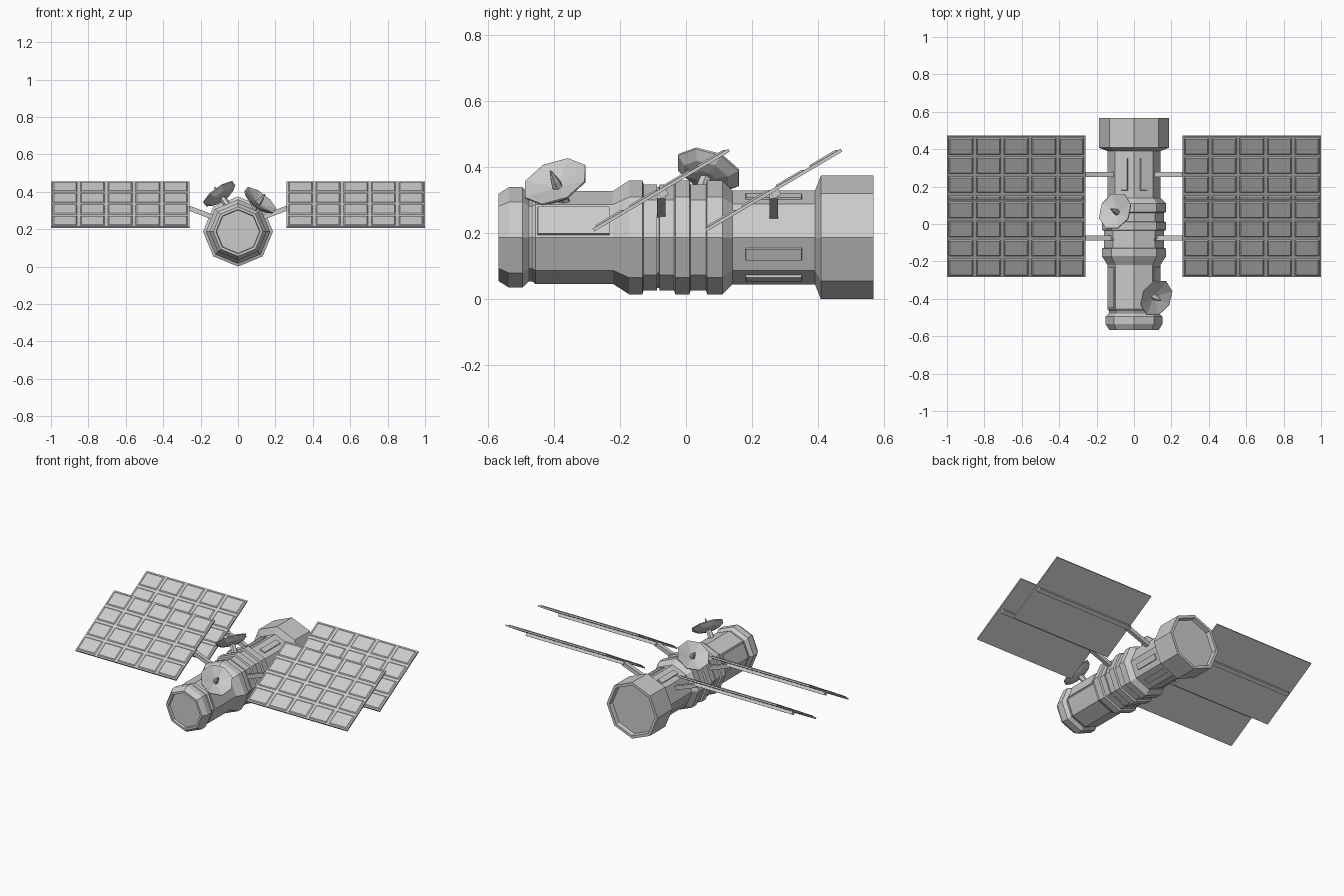
import bpy, bmesh, math
from mathutils import Matrix, Vector

if "Cube" in bpy.data.objects:
    bpy.data.objects.remove(bpy.data.objects["Cube"])

CZ = 0.187  # height of the body axis


def finish(bm, name, matrix=None):
    bmesh.ops.recalc_face_normals(bm, faces=bm.faces)
    me = bpy.data.meshes.new(name)
    if matrix:
        bm.transform(matrix)
    bm.to_mesh(me)
    bm.free()
    ob = bpy.data.objects.new(name, me)
    bpy.context.collection.objects.link(ob)
    return ob


def lathe(name, profile, matrix, n=8, closed=False):
    """Spin (radius, height) points around local z into an n-sided solid."""
    bm = bmesh.new()
    rings = [[bm.verts.new((r * math.cos(2 * math.pi * k / n),
                            r * math.sin(2 * math.pi * k / n), h))
              for k in range(n)] for r, h in profile]
    pairs = list(zip(rings, rings[1:]))
    for a, b in pairs:
        for k in range(n):
            j = (k + 1) % n
            bm.faces.new((a[k], a[j], b[j], b[k]))
    bm.faces.new(rings[0])
    bm.faces.new(rings[-1])
    return finish(bm, name, matrix)


def box(name, size, matrix, taper=0):
    bm = bmesh.new()
    bmesh.ops.create_cube(bm, size=1)
    bmesh.ops.scale(bm, vec=size, verts=bm.verts)
    for v in bm.verts:
        if taper and v.co.z > 0:
            v.co.x -= math.copysign(taper, v.co.x)
            v.co.y -= math.copysign(taper, v.co.y)
    return finish(bm, name, matrix)


def aim(loc, direction):
    return Matrix.Translation(loc) @ Vector(direction).to_track_quat('Z', 'Y').to_matrix().to_4x4()


# Octagonal body, front recess to rear recess (radius, y)
body = [(0.115, -0.55), (0.118, -0.567), (0.132, -0.567), (0.152, -0.535), (0.152, -0.495),
        (0.133, -0.475), (0.133, -0.465), (0.141, -0.455), (0.141, -0.22), (0.172, -0.172),
        (0.172, -0.132), (0.160, -0.128), (0.160, -0.088), (0.153, -0.087), (0.153, -0.081),
        (0.160, -0.08), (0.160, -0.036), (0.172, -0.032), (0.172, 0.01), (0.160, 0.014),
        (0.160, 0.06), (0.172, 0.064), (0.172, 0.11), (0.142, 0.14), (0.142, 0.39),
        (0.187, 0.408), (0.187, 0.567), (0.168, 0.567), (0.163, 0.54)]
lathe("body", body, Matrix.Translation((0, 0, CZ)) @ Matrix.Rotation(-math.pi / 2, 4, 'X'))


def hull_plate(name, angle, y, width, length, height=0.012):
    a = math.radians(angle)
    n = Vector((math.cos(a), 0, math.sin(a)))
    loc = Vector((0, y, CZ)) + n * 0.132
    m = Matrix.Translation(loc) @ Matrix.Rotation(math.pi / 2 - a, 4, 'Y')
    box(name, (width, length, height), m, taper=0.002)


# Raised plates on the hull faces
for ang in (67.5, 112.5, -22.5, 202.5, -67.5, -112.5):
    hull_plate("rear_hull_plate", ang, 0.265, 0.04, 0.172)
for ang in (22.5, 157.5):
    hull_plate("front_hull_plate", ang, -0.34, 0.092, 0.22, 0.008)

# Solar panels: tilted slabs with a grid of raised cells, support rod and arm
W, L, COLS, ROWS = 0.74, 0.476, 5, 4


def solar_panel(matrix):
    box("solar_panel", (W, L, 0.01), matrix)
    bm = bmesh.new()
    cw, cl = W / COLS, L / ROWS
    for i in range(COLS):
        for j in range(ROWS):
            x, y = (i + 0.5) * cw - W / 2, (j + 0.5) * cl - L / 2
            geo = bmesh.ops.create_cube(bm, size=1)["verts"]
            for v in geo:
                inset = 0.008 if v.co.z < 0 else 0.015
                v.co = (x + math.copysign(cw / 2 - inset, v.co.x),
                        y + math.copysign(cl / 2 - inset, v.co.y),
                        0.004 if v.co.z < 0 else 0.010)
    finish(bm, "solar_cells", matrix)


for s in (-1, 1):
    for y in (-0.075, 0.265):
        tilt = Matrix.Rotation(math.radians(30.5), 4, 'X')
        solar_panel(Matrix.Translation((s * 0.63, y, 0.33)) @ tilt)
        box("panel_rod", (0.72, 0.026, 0.022),
            Matrix.Translation((s * 0.62, y, 0.33)) @ tilt @ Matrix.Translation((0, 0, -0.012)))
        p, q = Vector((s * 0.11, y, 0.255)), Vector((s * 0.275, y, 0.317))
        box("panel_arm", (0.026, 0.026, (q - p).length), aim((p + q) / 2, q - p))

# Dish antennas: shallow octagonal bowl, feed cone and mounting stub
for loc, n in (((0.115, -0.393, 0.35), (0.57, -0.33, 0.74)),
               ((-0.097, 0.066, 0.385), (-0.56, 0.30, 0.77))):
    m = aim(loc, n)
    lathe("dish", [(0.035, -0.026), (0.075, -0.018), (0.104, 0.004), (0.104, 0.010),
                   (0.098, 0.010), (0.02, -0.012)], m)
    lathe("dish_feed", [(0.017, -0.014), (0.014, 0.01), (0.003, 0.05)], m, n=6)
    lathe("dish_mount", [(0.018, -0.10), (0.018, -0.02)], m, n=6)
